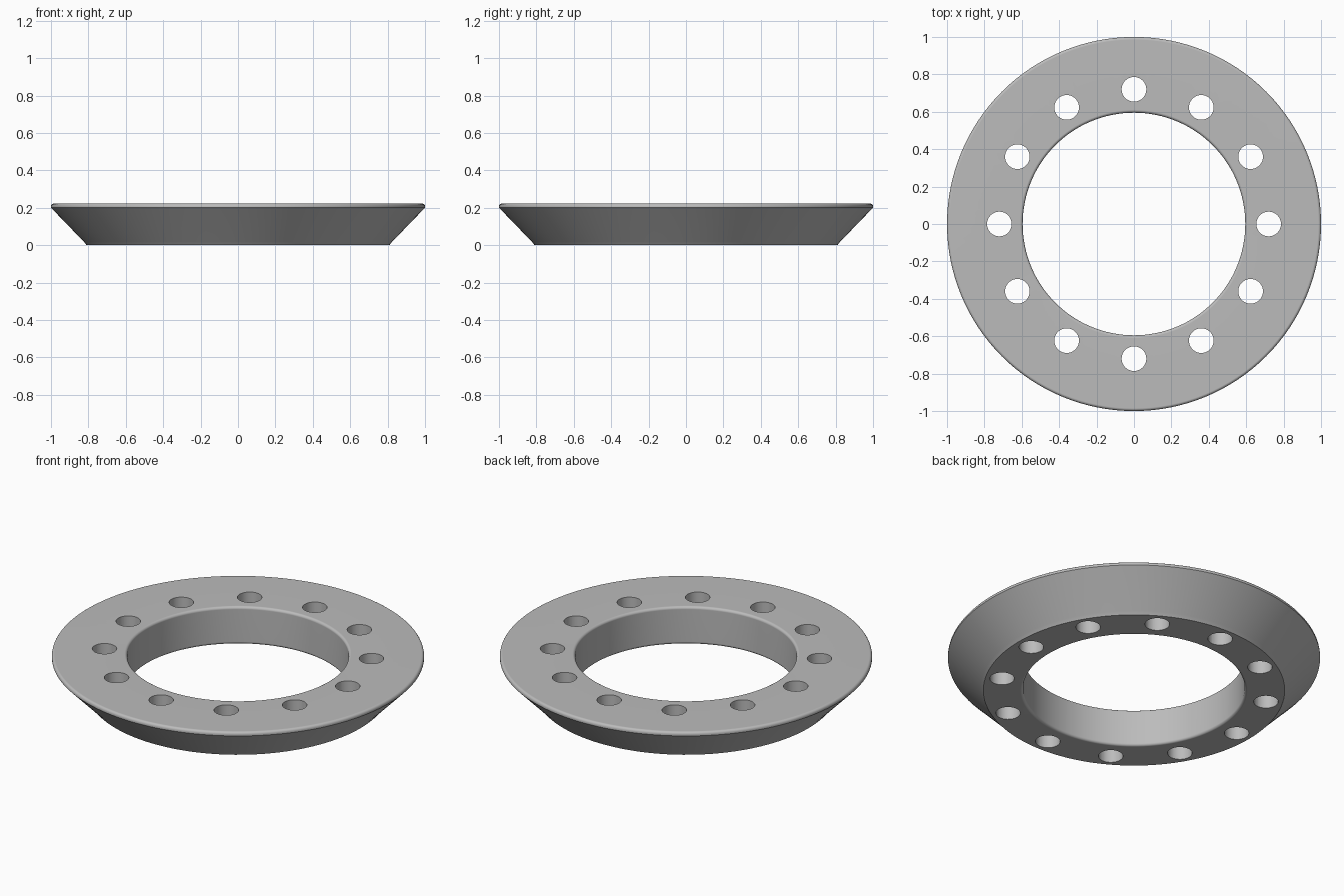
import bpy, bmesh
from math import sin, cos, pi, tau

HEIGHT = 0.222
INNER, OUTER = 0.595, 1.0
SEGMENTS = 128
HOLES, HOLE_CIRCLE, HOLE_RADIUS = 12, 0.72, 0.066

cube = bpy.data.objects.get("Cube")
if cube:
    bpy.data.objects.remove(cube, do_unlink=True)

grey = bpy.data.materials.new("plain grey")
grey.use_nodes = True
grey.diffuse_color = (0.5, 0.5, 0.5, 1)
grey.node_tree.nodes["Principled BSDF"].inputs["Base Color"].default_value = (0.5, 0.5, 0.5, 1)


def make_object(name, bm):
    bmesh.ops.recalc_face_normals(bm, faces=bm.faces)
    mesh = bpy.data.meshes.new(name)
    bm.to_mesh(mesh)
    bm.free()
    mesh.materials.append(grey)
    obj = bpy.data.objects.new(name, mesh)
    bpy.context.collection.objects.link(obj)
    return obj


def fillet(r, z, radius, start, steps=4):
    """Quarter-circle of (radius, height) points about a centre."""
    return [(r + radius * cos(start + pi / 2 * i / steps),
             z + radius * sin(start + pi / 2 * i / steps)) for i in range(steps + 1)]


# Ring cross-section: tapered outside, rounded rims
soft = 0.015
profile = [(0.81, 0), (0.824, 0.018), (OUTER, 0.2)]
profile += fillet(OUTER - soft, HEIGHT - soft, soft, 0)
profile += fillet(INNER + soft, HEIGHT - soft, soft, pi / 2)
profile += fillet(INNER + soft, soft, soft, pi)

# Sweep the cross-section round the axis
bm = bmesh.new()
rings = [[bm.verts.new((r * cos(tau * s / SEGMENTS), r * sin(tau * s / SEGMENTS), z))
          for r, z in profile] for s in range(SEGMENTS)]
for s in range(SEGMENTS):
    a, b = rings[s], rings[(s + 1) % SEGMENTS]
    for i in range(len(profile)):
        j = (i + 1) % len(profile)
        bm.faces.new((a[i], b[i], b[j], a[j]))
ring = make_object("tapered_ring", bm)

# Bolt hole cutters
bm = bmesh.new()
for h in range(HOLES):
    made = bmesh.ops.create_cone(bm, cap_ends=True, segments=40, radius1=HOLE_RADIUS,
                                 radius2=HOLE_RADIUS, depth=1)
    angle = tau * h / HOLES
    bmesh.ops.translate(bm, verts=made["verts"],
                        vec=(HOLE_CIRCLE * cos(angle), HOLE_CIRCLE * sin(angle), 0))
cutter = make_object("hole_cutter", bm)
cutter.hide_render = True

# Cut the holes, then shade the curved surfaces smooth
cut = ring.modifiers.new("bolt holes", "BOOLEAN")
cut.operation = "DIFFERENCE"
cut.solver = "EXACT"
cut.object = cutter
bpy.ops.object.select_all(action="DESELECT")
bpy.context.view_layer.objects.active = ring
ring.select_set(True)
bpy.ops.object.modifier_apply(modifier=cut.name)
bpy.data.objects.remove(cutter, do_unlink=True)
bpy.ops.object.shade_smooth_by_angle(angle=pi / 6)
weighted = ring.modifiers.new("flat rims", "WEIGHTED_NORMAL")
weighted.keep_sharp = True
